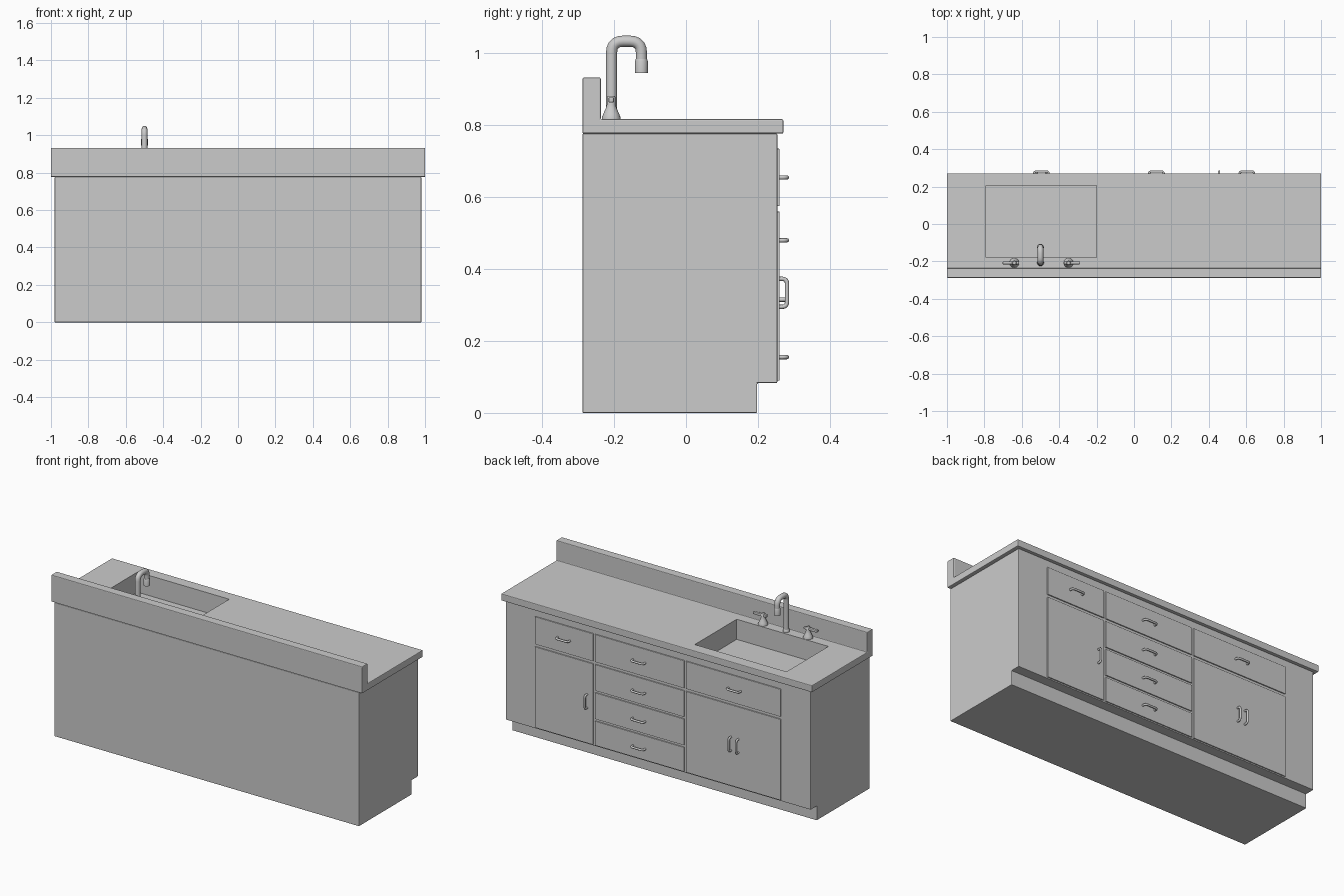
import bpy, bmesh, math
from mathutils import Vector

if "Cube" in bpy.data.objects:
    bpy.data.objects.remove(bpy.data.objects["Cube"])


def finish(name, bm, bevel=0.0, smooth=False):
    bmesh.ops.recalc_face_normals(bm, faces=bm.faces)
    me = bpy.data.meshes.new(name)
    bm.to_mesh(me)
    bm.free()
    ob = bpy.data.objects.new(name, me)
    bpy.context.collection.objects.link(ob)
    if bevel:
        m = ob.modifiers.new("bevel", 'BEVEL')
        m.width, m.segments = bevel, 2
    if smooth:
        bpy.ops.object.select_all(action='DESELECT')
        ob.select_set(True)
        bpy.context.view_layer.objects.active = ob
        bpy.ops.object.shade_smooth_by_angle(angle=math.radians(40))
    return ob


def extrude_x(name, profile, half, bevel):
    # side profile of (y, z) points, extruded across the width
    bm = bmesh.new()
    f = bm.faces.new([bm.verts.new((-half, y, z)) for y, z in profile])
    g = bmesh.ops.extrude_face_region(bm, geom=[f])['geom']
    bmesh.ops.translate(bm, vec=(2 * half, 0, 0),
                        verts=[v for v in g if isinstance(v, bmesh.types.BMVert)])
    return finish(name, bm, bevel)


def box(name, x0, x1, y0, y1, z0, z1, bevel=0.0):
    bm = bmesh.new()
    bmesh.ops.create_cube(bm, size=1)
    for v in bm.verts:
        v.co = ((x0 + x1) / 2 + v.co.x * (x1 - x0), (y0 + y1) / 2 + v.co.y * (y1 - y0),
                (z0 + z1) / 2 + v.co.z * (z1 - z0))
    return finish(name, bm, bevel)


def lathe(name, profile, x, y, sides=20):
    # (radius, z) rings stacked into a turned solid
    bm = bmesh.new()
    rings = [[bm.verts.new((x + r * math.cos(2 * math.pi * i / sides),
                            y + r * math.sin(2 * math.pi * i / sides), z))
              for i in range(sides)] for r, z in profile]
    for a, b in zip(rings, rings[1:]):
        for i in range(sides):
            j = (i + 1) % sides
            bm.faces.new((a[i], a[j], b[j], b[i]))
    bm.faces.new(rings[0])
    bm.faces.new(rings[-1])
    return finish(name, bm, smooth=True)


def tube(name, pts, radius, corner, res=3):
    # round pipe along straight runs with rounded corners
    pts = [Vector(p) for p in pts]
    path = [pts[0]]
    for a, b, c in zip(pts, pts[1:], pts[2:]):
        p, q = b + (a - b).normalized() * corner, b + (c - b).normalized() * corner
        for i in range(6):
            t = i / 5
            path.append(p * (1 - t) ** 2 + b * 2 * t * (1 - t) + q * t * t)
    path.append(pts[-1])
    cu = bpy.data.curves.new(name, 'CURVE')
    cu.dimensions = '3D'
    cu.bevel_depth, cu.bevel_resolution, cu.use_fill_caps = radius, res, True
    s = cu.splines.new('POLY')
    s.points.add(len(path) - 1)
    for sp, p in zip(s.points, path):
        sp.co = (*p, 1)
    s.use_smooth = True
    ob = bpy.data.objects.new(name, cu)
    bpy.context.collection.objects.link(ob)
    return ob


# cabinet carcass with toe kick
body = extrude_x("cabinet_body", [(-.288, 0), (.198, 0), (.198, .083), (.254, .083),
                                  (.254, .777), (-.288, .777)], .98, .003)

# worktop with upstand along the wall side
top = extrude_x("worktop", [(-.288, .777), (.271, .777), (.271, .817), (-.237, .817),
                            (-.237, .933), (-.288, .933)], 1.0, .004)

# sink basin cut through worktop into the carcass
cutter = box("sink_cutter", -.79, -.20, -.18, .205, .70, .90)
cutter.hide_render = True
cutter.display_type = 'WIRE'
for ob in (body, top):
    m = ob.modifiers.new("sink", 'BOOLEAN')
    m.operation, m.object, m.solver = 'DIFFERENCE', cutter, 'EXACT'
bpy.context.view_layer.update()
for ob in (body, top):
    dg = bpy.context.evaluated_depsgraph_get()
    me = bpy.data.meshes.new_from_object(ob.evaluated_get(dg))
    ob.modifiers.clear()
    ob.data = me
bpy.data.objects.remove(cutter)


def handle(name, x, z, vertical=False):
    h, y0, y1 = .039, .250, .281
    d = Vector((0, 0, h)) if vertical else Vector((h, 0, 0))
    a, b = Vector((x, y0, z)), Vector((x, y1, z))
    tube(name, [a - d, b - d, b + d, a + d], .006, .014, 2)


# drawer fronts and doors, slightly proud of the carcass
columns = {"left": (-.79, -.180), "middle": (-.168, .405), "right": (.417, .79)}
for col, (x0, x1) in columns.items():
    rows = [(.575, .735), (.09, .56)]
    if col == "middle":
        rows = [(.575, .735), (.408, .56), (.243, .396), (.09, .231)]
    for i, (z0, z1) in enumerate(rows):
        door = i == 1 and col != "middle"
        kind = "door" if door else "drawer"
        box(f"{col}_{kind}_{i}", x0, x1, .250, .260, z0, z1, .0015)
        if not door:
            hz = (.655, .48, .315, .155)[i]
            handle(f"{col}_drawer_handle_{i}", .12 if col == "middle" else (x0 + x1) / 2 - (.01 if col == "left" else 0), hz)
handle("right_door_handle", .455, .334, True)
for s in (-1, 1):
    handle(f"left_door_handle_{s}", -.495 + s * .024, .334, True)

# swan-neck spout
tube("spout", [(-.5, -.207, .815), (-.5, -.207, 1.034), (-.5, -.124, 1.034), (-.5, -.124, .96)],
     .0155, .032, 4)
lathe("spout_tip", [(.0155, .985), (.018, .978), (.018, .945)], -.5, -.124)
lathe("spout_collar", [(.018, .815), (.018, .828), (.0155, .832)], -.5, -.207)

# valves with levers pointing outward
for s in (-1, 1):
    x = -.495 + s * .145
    lathe(f"valve_{s}", [(.026, .815), (.026, .822), (.022, .832), (.015, .848), (.012, .858),
                         (.012, .878), (.009, .882)], x, -.208)
    lever = box(f"lever_{s}", min(x - s * .025, x + s * .062), max(x - s * .025, x + s * .062),
                -.216, -.200, .863, .878, .004)
